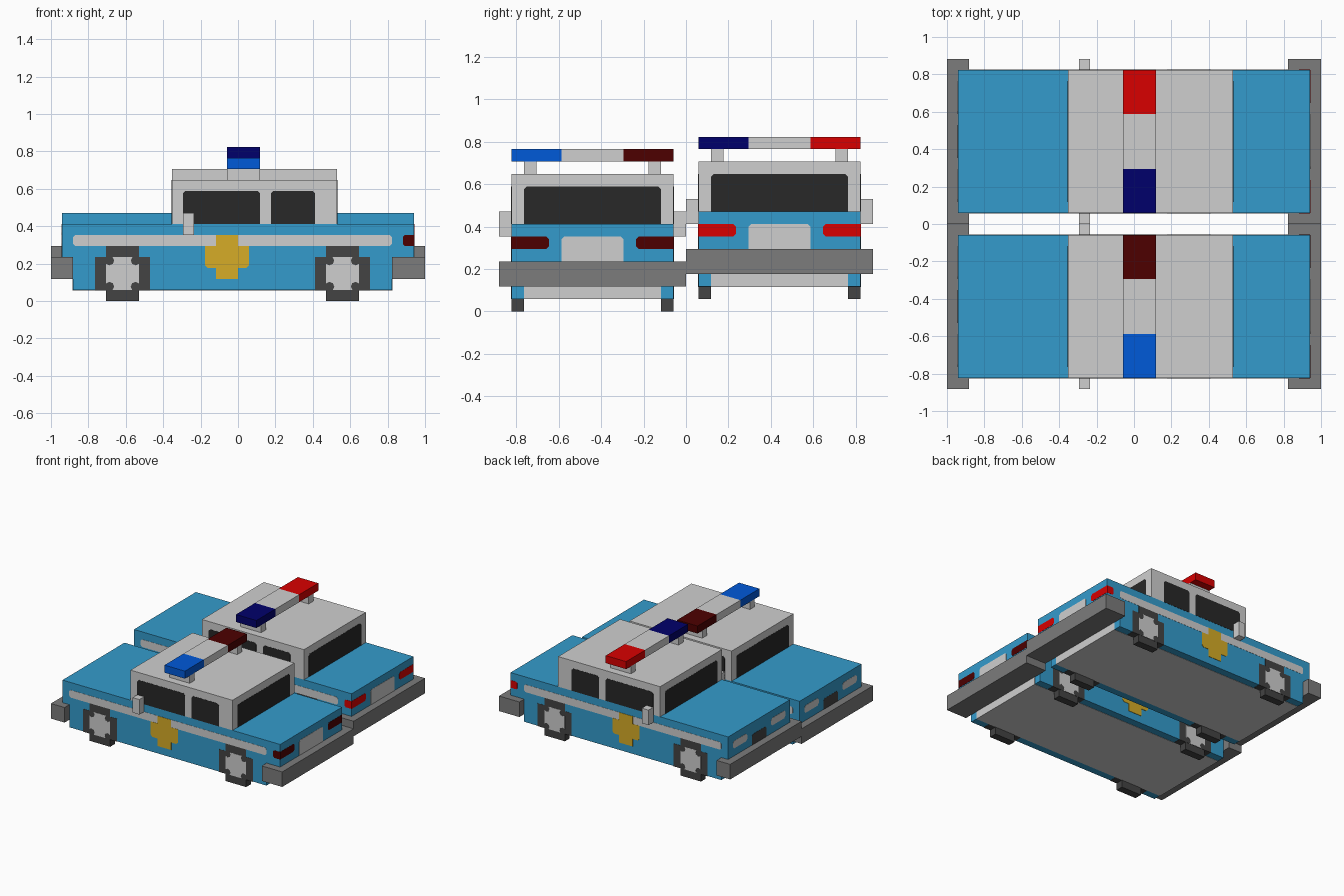
import bpy
import bmesh

cube = bpy.data.objects.get("Cube")
if cube:
    bpy.data.objects.remove(cube, do_unlink=True)

U = 2 / 34      # one block; all positions below are in blocks
HALF = 6.5      # half width of a car
TOP = (0, 0, 0.22, 0.22)    # cut only the top corners


def material(name, rgb):
    m = bpy.data.materials.new(name)
    m.use_nodes = True
    m.diffuse_color = (*rgb, 1)
    m.node_tree.nodes["Principled BSDF"].inputs["Base Color"].default_value = (*rgb, 1)
    return m


BLUE = material("body blue", (0.034, 0.33, 0.605))
PALE = material("light grey", (0.625, 0.625, 0.625))
GREY = material("bumper grey", (0.2, 0.2, 0.2))
TYRE = material("tyre grey", (0.057, 0.057, 0.057))
GLASS = material("window black", (0.021, 0.021, 0.021))
GOLD = material("badge gold", (0.67, 0.415, 0.02))
RED = material("bright red", (0.69, 0.0, 0.0))
MAROON = material("dark red", (0.075, 0.0, 0.0))
LAMP_BLUE = material("lamp blue", (0.0, 0.1, 0.69))
NAVY = material("navy blue", (0.0, 0.0, 0.147))


def prism(name, pts, axis, lo, hi, mat, origin):
    """Extrude an outline along Y (points are x, z) or X (points are y, z)."""
    place = (lambda p, t: (p[0], t, p[1])) if axis == "Y" else (lambda p, t: (t, p[0], p[1]))
    bm = bmesh.new()
    ends = [[bm.verts.new([(c + o) * U for c, o in zip(place(p, t), origin)]) for p in pts]
            for t in (lo, hi)]
    for ring in ends:
        bm.faces.new(ring)
    n = len(pts)
    for i in range(n):
        j = (i + 1) % n
        bm.faces.new((ends[0][i], ends[0][j], ends[1][j], ends[1][i]))
    bmesh.ops.recalc_face_normals(bm, faces=bm.faces)
    mesh = bpy.data.meshes.new(name)
    bm.to_mesh(mesh)
    bm.free()
    mesh.materials.append(mat)
    obj = bpy.data.objects.new(name, mesh)
    bpy.context.collection.objects.link(obj)
    return obj


def rect(a0, a1, z0, z1, cuts=(0, 0, 0, 0)):
    """Rectangle outline; cuts clip the corners a0z0, a1z0, a1z1, a0z1."""
    corners = [(a0, z0), (a1, z0), (a1, z1), (a0, z1)]
    pts = []
    for i, ((a, z), c) in enumerate(zip(corners, cuts)):
        da = c if a == a0 else -c
        dz = c if z == z0 else -c
        pair = [(a, z + dz), (a + da, z)]
        if c == 0:
            pair = [(a, z)]
        elif i % 2:
            pair.reverse()
        pts += pair
    return pts


def box(name, x, y, z, mat, origin):
    return prism(name, rect(*x, *z), "Y", *y, mat, origin)


def plate(name, pts, axis, at, mat, origin, t=0.025):
    """Thin plate sitting on a surface at the given position along the axis."""
    return prism(name, pts, axis, at - t, at + t, mat, origin)


def wheel(name, cx, s, o):
    # dark arch set into the body, tyre below it, hub on the outer face
    y = sorted((s * (HALF - 1), s * (HALF + 0.025)))
    arch = [(-2.5, 0.97), (2.5, 0.97), (2.5, 4), (1.5, 4), (1.5, 5), (-1.5, 5), (-1.5, 4), (-2.5, 4)]
    prism(name + "_arch", [(cx + x, z) for x, z in arch], "Y", *y, TYRE, o)
    box(name + "_tyre", (cx - 1.5, cx + 1.5), sorted((s * (HALF - 1), s * HALF)), (0, 1), TYRE, o)
    # cross-shaped hub with a rounded notch in each corner
    corner = [(1.5, 0.9), (1.2, 0.75), (0.88, 0.88), (0.75, 1.2), (0.9, 1.5)]
    hub = []
    for _ in range(4):
        hub += corner
        corner = [(-b, a) for a, b in corner]
    plate(name + "_hub", [(cx + a, 2.5 + b) for a, b in hub], "Y", s * HALF, PALE, o, 0.05)


def car(tag, cy, z0, lamp_low, lamp_high, tail):
    o = (0, cy, z0)
    # body with stepped ends, and a grey chassis between the side skirts
    prism(tag + "_body", [(-15, 1), (14, 1), (14, 4), (16, 4), (16, 7), (-16, 7),
                          (-16, 4), (-15, 4)], "Y", -HALF, HALF, BLUE, o)
    box(tag + "_chassis", (-15.03, 14.03), (-5.5, 5.5), (0.97, 2), PALE, o)
    box(tag + "_cabin", (-6, 9), (-HALF, HALF), (7, 11), PALE, o)

    # bumpers
    box(tag + "_front_bumper", (-17, -15), (-7.5, 7.5), (2, 4), GREY, o)
    box(tag + "_rear_bumper", (14, 17), (-7.5, 7.5), (2, 4), GREY, o)

    # windscreens, rear plate and grille
    for end, x in (("front", -6), ("rear", 9)):
        plate(f"{tag}_{end}_windscreen", rect(-5.5, 5.5, 7, 10, TOP), "X", x, GLASS, o)
    plate(tag + "_rear_plate", rect(-2.5, 2.5, 4, 6, TOP), "X", 16, PALE, o)
    plate(tag + "_grille", rect(-1.5, 1.5, 4, 5.4, TOP), "X", -16, TYRE, o)

    # parts repeated on both sides
    for side, s in (("right", -1), ("left", 1)):
        n = f"{tag}_{side}"
        wall = s * HALF
        plate(n + "_front_window", rect(-5, 2, 7, 10, TOP), "Y", wall, GLASS, o)
        plate(n + "_rear_window", rect(3, 7, 7, 10, TOP), "Y", wall, GLASS, o)
        plate(n + "_stripe", rect(-15, 14, 5, 6, (0.2,) * 4), "Y", wall, PALE, o)
        plate(n + "_side_lamp", rect(15, 16, 5, 6, (0.15, 0, 0, 0.15)), "Y", wall, tail, o)
        badge = [(-2, 2), (0, 2), (0, 3), (0.75, 3), (1, 3.25), (1, 5), (0, 5), (0, 6),
                 (-2, 6), (-2, 5), (-3, 5), (-3, 3.25), (-2.75, 3), (-2, 3)]
        plate(n + "_badge", badge, "Y", wall, GOLD, o, 0.05)
        # tail lights are rounded at the inner end and run into the side lamps
        inner = (0, 0.22, 0.22, 0) if s < 0 else (0.22, 0, 0, 0.22)
        plate(n + "_tail_light", rect(*sorted((s * 3.5, wall)), 5, 6, inner), "X", 16, tail, o)
        plate(n + "_headlight", rect(*sorted((s * 2.5, s * 5.5)), 5, 6, (0.25,) * 4),
              "X", -16, PALE, o)
        box(n + "_mirror", (-5, -4), sorted((wall, s * 7.5)), (6, 8), PALE, o)
        box(n + "_lightbar_post", (-1, 2), sorted((s * 4.5, s * 5.5)), (11, 12), PALE, o)
        wheel(n + "_front_wheel", -10.5, s, o)
        wheel(n + "_rear_wheel", 9.5, s, o)

    # roof light bar
    for part, y, mat in (("right_lamp", (-6.5, -2.5), lamp_low),
                         ("lightbar_middle", (-2.5, 2.5), PALE),
                         ("left_lamp", (2.5, 6.5), lamp_high)):
        box(f"{tag}_{part}", (-1, 2), y, (12, 13), mat, o)


car("near_car", -7.5, 0, LAMP_BLUE, MAROON, MAROON)
car("far_car", 7.5, 1, NAVY, RED, RED)
